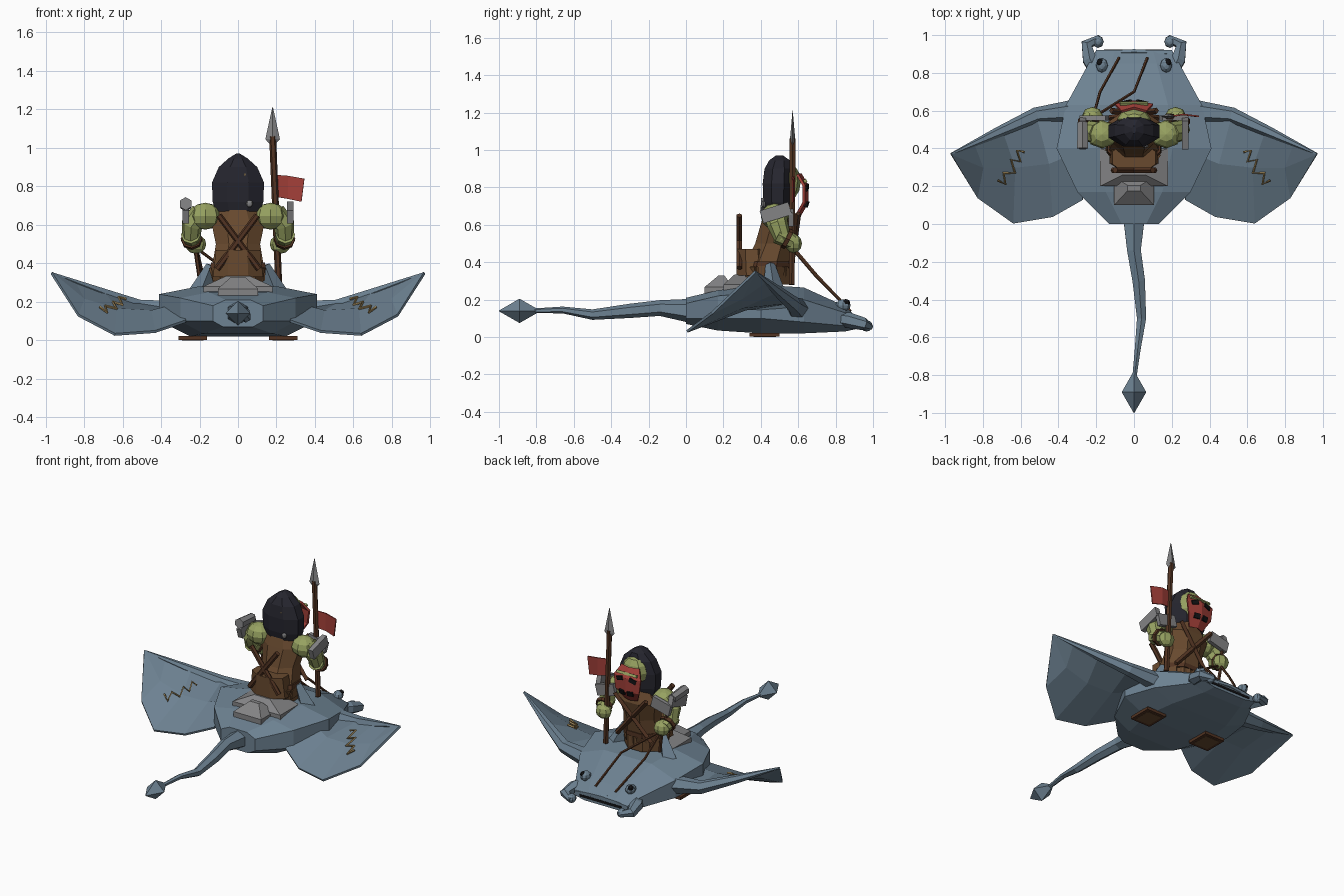
import bpy, bmesh, math
from mathutils import Vector, Matrix, Euler

old = bpy.data.objects.get("Cube")
if old:
    bpy.data.objects.remove(old, do_unlink=True)


def material(name, r, g, b):
    m = bpy.data.materials.new(name)
    m.use_nodes = True
    m.diffuse_color = (r, g, b, 1)
    m.node_tree.nodes["Principled BSDF"].inputs["Base Color"].default_value = (r, g, b, 1)
    return m


SLATE = material("slate blue hide", .155, .225, .29)
GREEN = material("olive skin", .31, .36, .12)
LEATHER = material("brown leather", .14, .068, .028)
WOOD = material("dark wood", .085, .034, .016)
HOOD = material("charcoal cloth", .019, .019, .028)
RED = material("faded red", .36, .05, .04)
STONE = material("grey stone", .23, .23, .235)
BONE = material("tan thread", .42, .29, .12)
DARK = material("black", .006, .006, .007)


def finish(name, bm, mat):
    bmesh.ops.recalc_face_normals(bm, faces=bm.faces)
    me = bpy.data.meshes.new(name)
    bm.to_mesh(me)
    bm.free()
    me.materials.append(mat)
    ob = bpy.data.objects.new(name, me)
    bpy.context.collection.objects.link(ob)
    return ob


def loft(name, rings, mat):
    """Skin a list of equal closed rings and cap both ends."""
    bm = bmesh.new()
    rows = [[bm.verts.new(p) for p in ring] for ring in rings]
    n = len(rows[0])
    for a, b in zip(rows, rows[1:]):
        for i in range(n):
            j = (i + 1) % n
            bm.faces.new((a[i], a[j], b[j], b[i]))
    bm.faces.new(rows[0])
    bm.faces.new(rows[-1])
    return finish(name, bm, mat)


def sheet(name, rows, mat, thick):
    """Skin open rows of points and give the sheet a thickness."""
    bm = bmesh.new()
    grid = [[bm.verts.new(p) for p in row] for row in rows]
    for a, b in zip(grid, grid[1:]):
        for i in range(len(a) - 1):
            bm.faces.new((a[i], a[i + 1], b[i + 1], b[i]))
    bmesh.ops.remove_doubles(bm, verts=bm.verts, dist=.0001)
    ob = finish(name, bm, mat)
    mod = ob.modifiers.new("thickness", 'SOLIDIFY')
    mod.thickness = thick
    mod.offset = 0
    return ob


def tube(name, path, radii, mat, n=6):
    """Tapered tube along a path of points."""
    pts = [Vector(p) for p in path]
    span = pts[-1] - pts[0]
    k = min(range(3), key=lambda i: abs(span[i]))
    ref = Vector([float(i == k) for i in range(3)])
    rings = []
    for i, p in enumerate(pts):
        t = pts[min(i + 1, len(pts) - 1)] - pts[max(i - 1, 0)]
        u = t.cross(ref).normalized()
        v = t.cross(u).normalized()
        r = radii[i] if isinstance(radii, (list, tuple)) else radii
        rings.append([p + r * (u * math.cos(a) + v * math.sin(a))
                      for a in (math.tau * q / n for q in range(n))])
    return loft(name, rings, mat)


def stack(name, levels, mat, n=8):
    """Upright form from levels of (y, z, half width, half depth)."""
    c = math.cos(math.pi / n)
    turn = [math.tau * (q + .5) / n for q in range(n)]
    return loft(name, [[(rx * math.cos(a) / c, y + ry * math.sin(a) / c, z) for a in turn]
                       for y, z, rx, ry in levels], mat)


def box(name, loc, half, mat, rot=(0, 0, 0)):
    bm = bmesh.new()
    bmesh.ops.create_cube(bm, size=2)
    bm.transform(Matrix.LocRotScale(Vector(loc), Euler(rot), Vector(half)))
    return finish(name, bm, mat)


def ball(name, loc, half, mat):
    bm = bmesh.new()
    bmesh.ops.create_uvsphere(bm, u_segments=8, v_segments=6, radius=1)
    bm.transform(Matrix.LocRotScale(Vector(loc), None, Vector(half)))
    return finish(name, bm, mat)


def side(s, pts):
    return [(s * x, y, z) for x, y, z in pts]


# Ray body: cross-sections of y, half width, belly, lower rim, upper rim, back
sections = [(0, .13, .07, .1, .18, .21), (.17, .3, .035, .1, .22, .25),
            (.4, .41, .02, .1, .24, .28), (.63, .36, .02, .08, .2, .265),
            (.85, .24, .03, .06, .13, .165), (.92, .2, .045, .06, .09, .1)]
rings = []
for y, w, zb, zl, zh, zt in sections:
    half = [(.6 * w, zb), (w, zl), (w, zh), (.5 * w, zt)]
    rings.append([(x, y, z) for x, z in half] + [(-x, y, z) for x, z in reversed(half)])
loft("ray_body", rings, SLATE)

# Tail with diamond tip
tube("tail", [(0, .03, .14), (0, -.14, .155), (.025, -.3, .14), (.04, -.5, .12),
              (.02, -.66, .145), (0, -.83, .14)], [.065, .042, .038, .028, .018, .012], SLATE)
tube("tail_tip", [(0, -.79, .14), (0, -.89, .14), (0, -1, .14)], [.008, .065, .002], SLATE, 4)

# Mouth
tube("upper_lip", [(-.2, .9, .085), (0, .91, .1), (.2, .9, .085)], .018, SLATE)
box("mouth_slit", (0, .919, .07), (.16, .004, .008), DARK)

for s, tag in ((1, "left"), (-1, "right")):
    # Wing membrane, arm along its leading edge, and stitched scar
    lead = side(s, [(.3, .63, .16), (.52, .58, .19), (.7, .5, .25), (.85, .43, .3), (.97, .37, .35)])
    mid = side(s, [(.3, .38, .19), (.45, .32, .15), (.63, .3, .16), (.8, .3, .21), (.97, .37, .35)])
    trail = side(s, [(.27, .13, .1), (.43, .04, .045), (.64, .005, .03), (.83, .14, .13), (.97, .37, .35)])
    sheet(tag + "_wing", [lead, mid, trail], SLATE, .014)
    tube(tag + "_wing_arm", side(s, [(.3, .6, .15), (.52, .575, .175), (.72, .485, .25), (.965, .372, .348)]),
         [.062, .042, .028, .006], SLATE)
    tube(tag + "_wing_stitch", side(s, [(.58, .38, .215), (.62, .39, .225), (.6, .33, .185), (.65, .34, .2),
         (.63, .27, .165), (.69, .27, .18), (.68, .21, .145), (.72, .23, .175)]), .007, BONE, 4)
    # Curled head fins and eyes
    tube(tag + "_head_fin", side(s, [(.2, .8, .1), (.235, .87, .09), (.25, .95, .07), (.18, .985, .055)]),
         [.035, .042, .034, .018], SLATE)
    ball(tag + "_fin_knob", (s * .19, .965, .06), (.03, .033, .03), SLATE)
    ball(tag + "_eye_socket", (s * .17, .84, .17), (.032, .04, .032), SLATE)
    ball(tag + "_eye", (s * .18, .855, .185), (.018, .022, .018), DARK)
    # Belly plates and saddle fins
    box(tag + "_belly_frame", (s * .235, .42, .012), (.075, .08, .01), WOOD)
    box(tag + "_belly_plate", (s * .235, .42, .0045), (.055, .06, .0045), LEATHER)
    tube(tag + "_saddle_fin", side(s, [(.2, .47, .24), (.14, .45, .39)]), [.06, .025], SLATE, 4)
    # Arms
    ball(tag + "_shoulder", (s * .17, .475, .645), (.085, .075, .07), GREEN)
    tube(tag + "_upper_arm", side(s, [(.19, .48, .66), (.24, .49, .6), (.245, .52, .52)]),
         [.06, .056, .045], GREEN, 8)
    tube(tag + "_forearm", side(s, [(.245, .49, .55), (.235, .57, .51)]), [.052, .042], GREEN, 8)
    tube(tag + "_bracelet", side(s, [(.242, .53, .53), (.24, .55, .52)]), .056, WOOD, 8)
    ball(tag + "_fist", (s * .22, .575, .5), (.055, .045, .05), GREEN)
    # Stone arm guards
    box(tag + "_arm_guard", (s * .272, .48, .665), (.017, .08, .035), STONE, (.3, 0, 0))
    box(tag + "_front_guard", (s * .21, .562, .645), (.07, .013, .038), STONE, (0, s * .25, 0))
    # Crossed sticks on the back and crossed straps on the chest
    tube(tag + "_back_stick", side(s, [(.11, .285, .37), (-.1, .285, .65)]), .017, WOOD)
    tube(tag + "_chest_strap", side(s, [(.13, .56, .37), (-.12, .6, .66)]), .016, WOOD, 4)

# Stone seat
stack("seat_stone", [(.3, .24, .18, .1), (.3, .28, .18, .1), (.31, .335, .06, .05)], STONE, 4)
stack("rear_stone", [(.175, .23, .105, .075), (.175, .268, .105, .075), (.19, .33, .035, .015)], STONE, 4)

# Rider torso, hips and ragged skirt
stack("torso", [(.43, .28, .13, .12), (.43, .38, .135, .12), (.47, .5, .115, .1),
                (.5, .62, .14, .095), (.5, .7, .09, .07)], LEATHER)
stack("hip_wrap", [(.36, .33, .13, .09), (.35, .47, .115, .08)], LEATHER, 8)
stack("belt", [(.43, .375, .145, .13), (.435, .405, .14, .125)], WOOD)
for i in range(10):
    a = math.tau * i / 10
    box("skirt_flap_%d" % i, (.13 * math.cos(a), .42 + .12 * math.sin(a), .345),
        (.012, .034, .035), LEATHER, (0, .3 if i % 2 else .1, a))

# Head, hood and mask
ball("face", (0, .555, .83), (.09, .058, .095), GREEN)
stack("hood", [(.49, .67, .115, .065), (.49, .72, .132, .076), (.49, .82, .135, .08),
               (.495, .9, .1, .075), (.5, .945, .05, .055), (.5, .97, .01, .02)], HOOD)
sheet("mask", [[(-w, y, z), (0, y + .018, z), (w, y, z)] for z, y, w in
               ((.87, .595, .065), (.81, .63, .1), (.72, .63, .088), (.65, .59, .05))], RED, .014)
for s, tag in ((1, "left"), (-1, "right")):
    box(tag + "_mask_eye", (s * .048, .645, .8), (.024, .008, .014), DARK, (0, s * .3, -s * .18))
    box(tag + "_mask_mouth", (s * .03, .645, .71), (.02, .008, .016), DARK, (-.3, 0, -s * .18))
box("mask_brow", (0, .638, .835), (.075, .008, .009), GREEN, (.5, 0, 0))
ball("hood_pin", (.06, .415, .71), (.018, .012, .018), STONE)
ball("hood_bead", (.035, .425, .86), (.012, .012, .012), BONE)

# Spear with pennant
tube("spear_shaft", [(.212, .565, .28), (.18, .57, 1.06)], .018, WOOD)
loft("spear_head", [[(.18 + r, .57, z), (.18, .57 + r * .4, z), (.18 - r, .57, z), (.18, .57 - r * .4, z)]
                    for r, z in ((.015, 1.02), (.038, 1.045), (.002, 1.21))], STONE)
sheet("pennant", [[(.195, .57, .86), (.26, .58, .855), (.345, .57, .84)],
                  [(.2, .57, .745), (.26, .58, .735), (.33, .57, .72)]], RED, .008)

# Stone hammer in the right hand
tube("hammer_handle", [(-.2, .57, .33), (-.225, .575, .5), (-.27, .53, .7)], .011, WOOD)
tube("hammer_head", [(-.272, .4, .71), (-.272, .54, .7)], [.034, .03], STONE)

# Reins running to the front edge
tube("outer_rein", [(-.21, .59, .46), (-.18, .7, .33), (-.08, .88, .14)], .008, WOOD, 5)
tube("inner_rein", [(-.19, .58, .46), (0, .7, .32), (.07, .88, .14)], .008, WOOD, 5)
